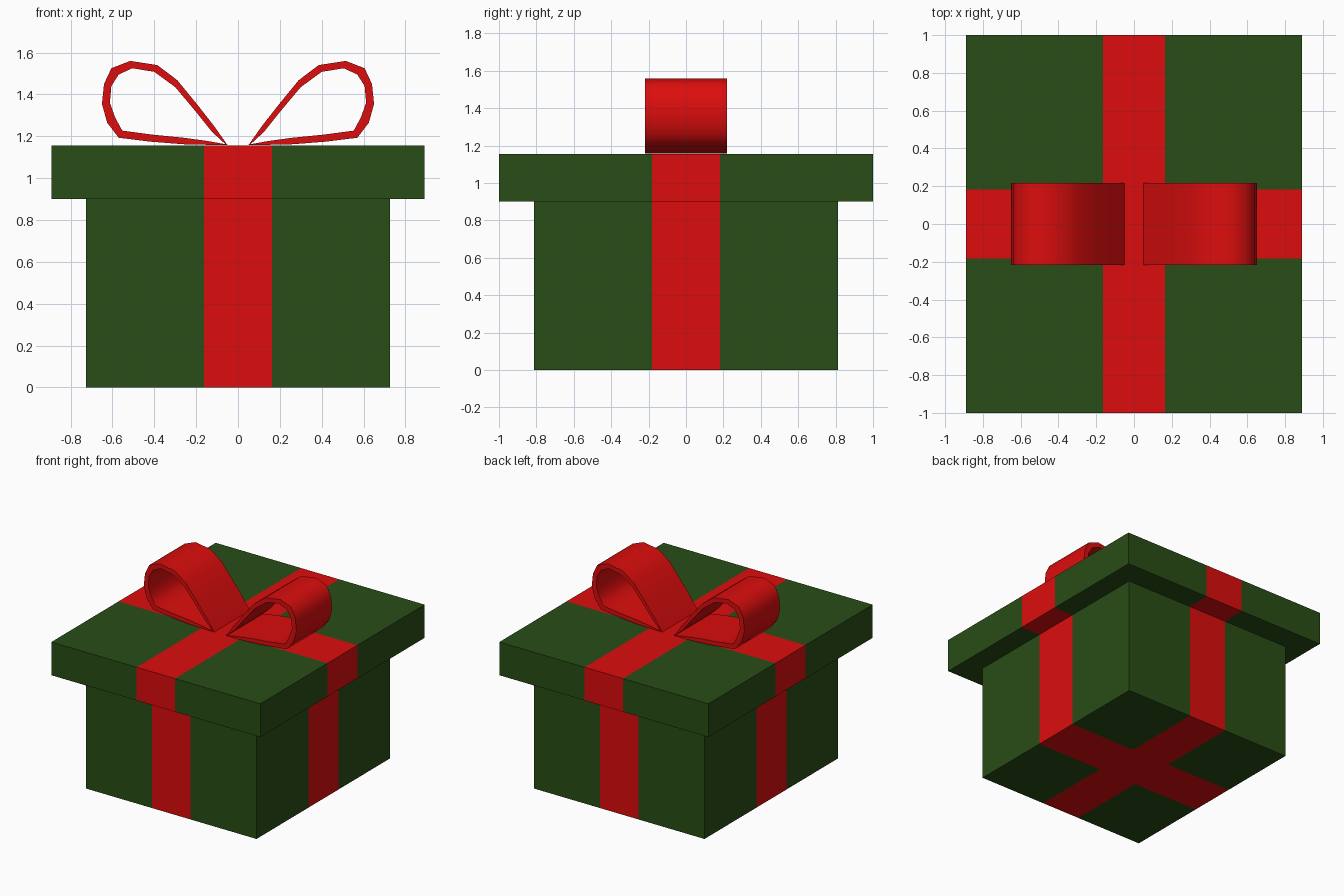
import bpy, bmesh
from math import radians

if "Cube" in bpy.data.objects:
    bpy.data.objects.remove(bpy.data.objects["Cube"])

RX, RY = 0.163, 0.182      # half widths of the wrapping ribbons


def material(name, color):
    m = bpy.data.materials.new(name)
    m.diffuse_color = color
    m.use_nodes = True
    m.node_tree.nodes["Principled BSDF"].inputs["Base Color"].default_value = m.diffuse_color
    return m


green = material("green_paper", (0.022, 0.075, 0.008, 1))
red = material("red_ribbon", (0.72, 0.004, 0.004, 1))


def finish(name, bm, mats):
    bmesh.ops.recalc_face_normals(bm, faces=bm.faces[:])
    me = bpy.data.meshes.new(name)
    bm.to_mesh(me)
    bm.free()
    for m in mats:
        me.materials.append(m)
    ob = bpy.data.objects.new(name, me)
    bpy.context.collection.objects.link(ob)
    return ob


def wrapped_box(name, hx, hy, z0, z1):
    """Box cut along the ribbon edges, with the cross strips coloured red."""
    bm = bmesh.new()
    bmesh.ops.create_cube(bm, size=2)
    for v in bm.verts:
        v.co = (v.co.x * hx, v.co.y * hy, z1 if v.co.z > 0 else z0)
    for s in (-1, 1):
        for co, no in (((s * RX, 0, 0), (1, 0, 0)), ((0, s * RY, 0), (0, 1, 0))):
            bmesh.ops.bisect_plane(bm, geom=bm.verts[:] + bm.edges[:] + bm.faces[:],
                                   plane_co=co, plane_no=no)
    for f in bm.faces:
        c = f.calc_center_median()
        f.material_index = int(abs(c.x) < RX or abs(c.y) < RY)
    return finish(name, bm, (green, red))


# Box and lid
wrapped_box("box_body", 0.727, 0.813, 0, 0.9)
wrapped_box("box_lid", 0.89, 1.0, 0.9, 1.156)

# Bow loop profile (x, z): outer and inner side of the ribbon band
OUTER = [(.05, 1.158), (.115, 1.25), (.195, 1.352), (.29, 1.468), (.385, 1.54),
         (.515, 1.56), (.605, 1.525), (.64, 1.45), (.65, 1.355), (.625, 1.265),
         (.57, 1.193), (.415, 1.174), (.26, 1.162), (.13, 1.159), (.05, 1.158)]
INNER = [(.06, 1.162), (.125, 1.222), (.205, 1.322), (.30, 1.435), (.40, 1.508),
         (.505, 1.525), (.57, 1.495), (.605, 1.44), (.612, 1.36), (.587, 1.29),
         (.553, 1.227), (.41, 1.208), (.25, 1.192), (.13, 1.175), (.06, 1.162)]


def bow_loop(name, side, half=0.218):
    bm = bmesh.new()
    rings = []
    for (ox, oz), (ix, iz) in zip(OUTER, INNER):
        rings.append([bm.verts.new((side * x, y, z)) for x, y, z in
                      ((ox, -half, oz), (ox, half, oz), (ix, half, iz), (ix, -half, iz))])
    for a, b in zip(rings, rings[1:]):
        for k in range(4):
            n = (k + 1) % 4
            bm.faces.new((a[k], a[n], b[n], b[k]))
    bmesh.ops.remove_doubles(bm, verts=bm.verts[:], dist=1e-4)
    ob = finish(name, bm, (red,))
    bpy.ops.object.select_all(action='DESELECT')
    ob.select_set(True)
    bpy.context.view_layer.objects.active = ob
    bpy.ops.object.shade_smooth_by_angle(angle=radians(60))


# Two mirrored bow loops
bow_loop("bow_loop_right", 1)
bow_loop("bow_loop_left", -1)
